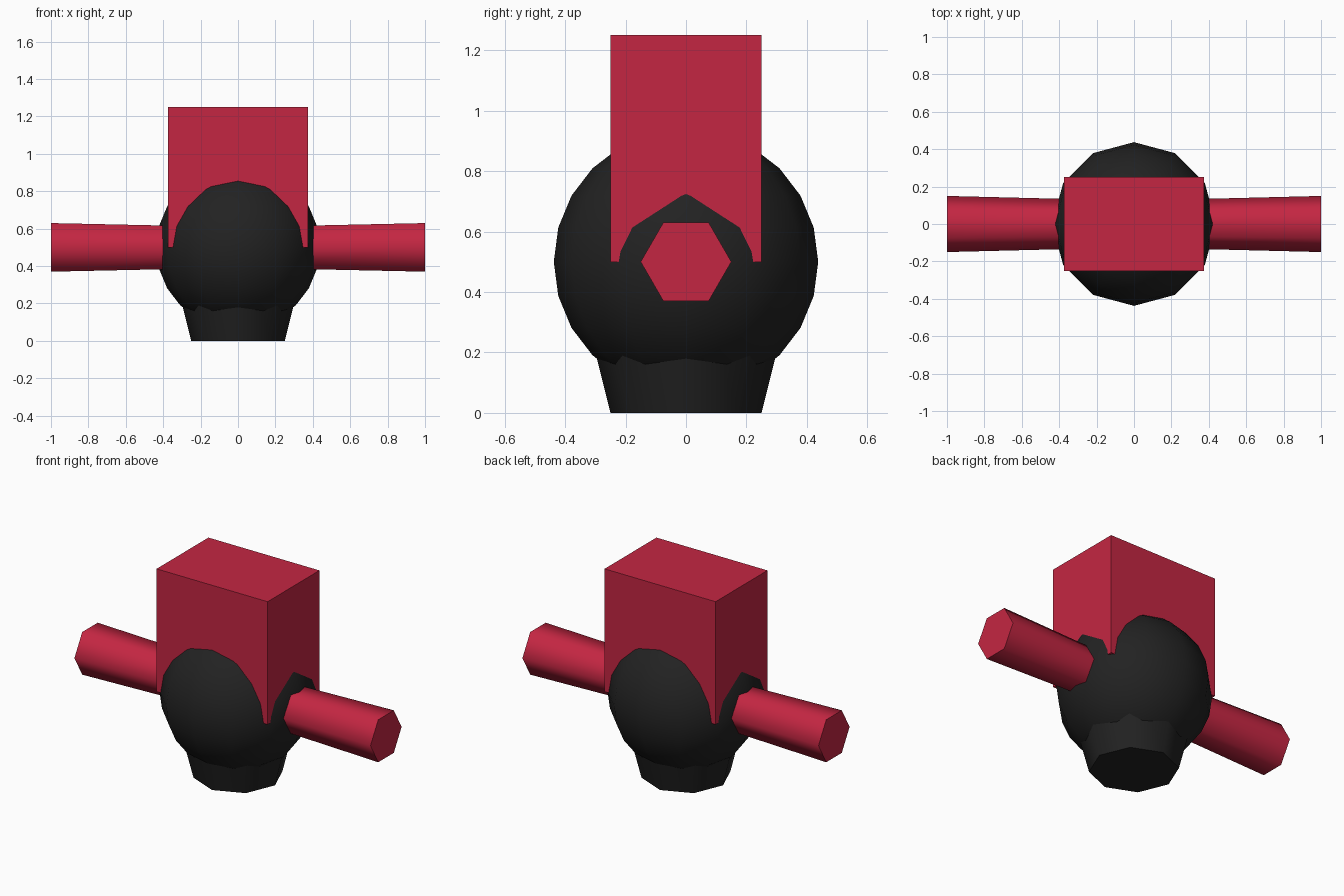
import bpy, math

if "Cube" in bpy.data.objects:
    bpy.data.objects.remove(bpy.data.objects["Cube"])


def make_material(name, rgb):
    mat = bpy.data.materials.new(name)
    mat.diffuse_color = (*rgb, 1.0)
    mat.use_nodes = True
    mat.node_tree.nodes["Principled BSDF"].inputs["Base Color"].default_value = mat.diffuse_color
    return mat


red = make_material("crimson red", (0.552, 0.0194, 0.0545))
black = make_material("soft black", (0.016, 0.016, 0.016))


def finish(name, mat, smooth=True):
    obj = bpy.context.object
    obj.name = name
    obj.data.materials.append(mat)
    if smooth:
        bpy.ops.object.shade_smooth_by_angle(angle=math.radians(65))
    return obj


# Round body
bpy.ops.mesh.primitive_uv_sphere_add(segments=12, ring_count=12, radius=0.4375,
                                     location=(0, 0, 0.5))
finish("body", black)

# Eight-sided foot, widening upward into the body
bpy.ops.mesh.primitive_cone_add(vertices=8, radius1=0.25, radius2=0.375,
                                depth=0.5, location=(0, 0, 0.25))
finish("foot", black)

# Upright block set into the body
bpy.ops.mesh.primitive_cube_add(size=1, location=(0, 0, 0.875))
block = finish("block", red, smooth=False)
block.scale = (0.75, 0.5, 0.75)

# Six-sided arms, flaring outward, corners pointing front and back
for side, label in ((-1, "left"), (1, "right")):
    bpy.ops.mesh.primitive_cone_add(vertices=6, radius1=0.125, radius2=0.15,
                                    depth=1, location=(side * 0.5, 0, 0.5),
                                    rotation=(0, side * math.pi / 2, 0))
    finish(label + "_arm", red)
